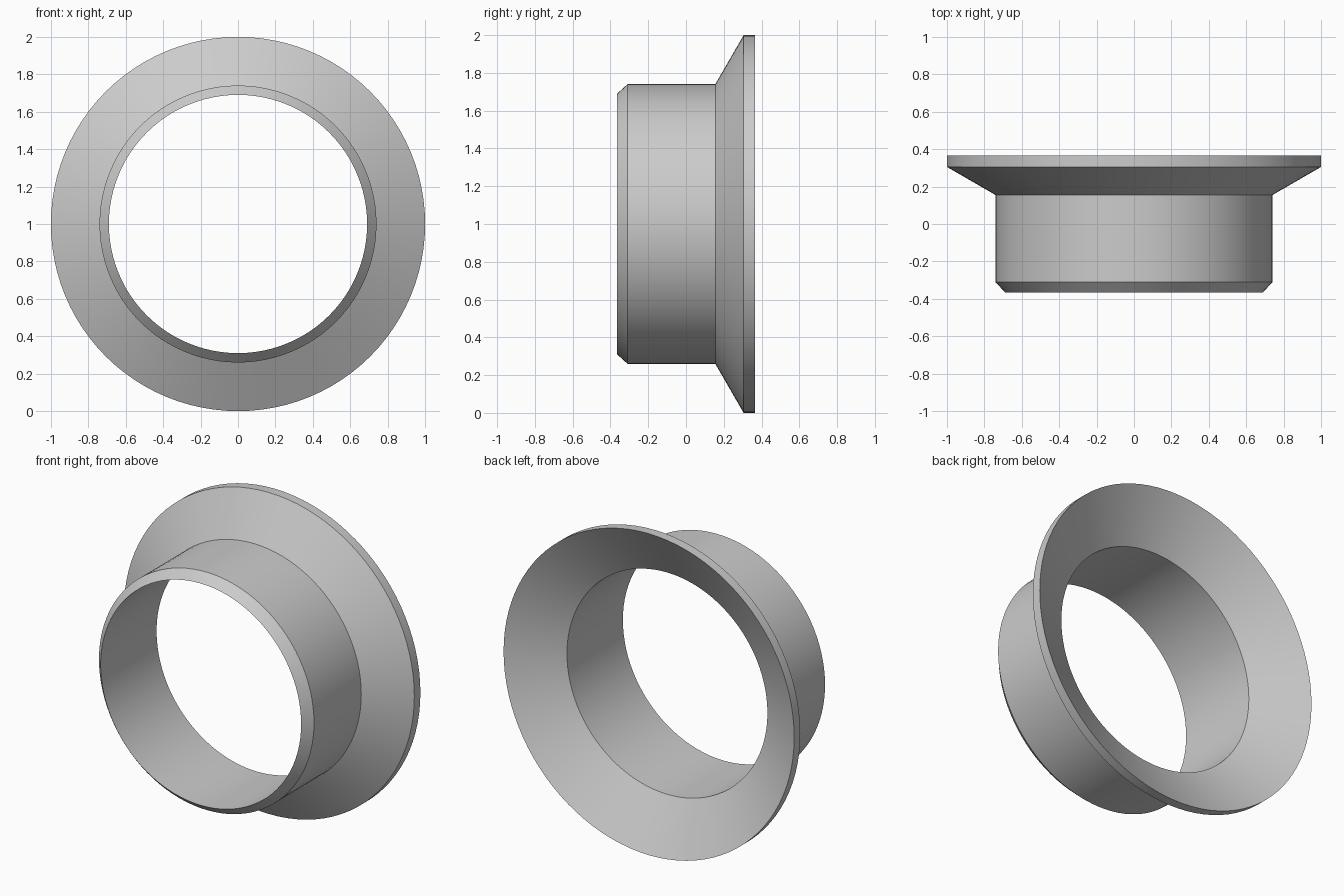
import bpy
import bmesh
import math

default = bpy.data.objects.get("Cube")
if default:
    bpy.data.objects.remove(default, do_unlink=True)

# Plain grey material
grey = bpy.data.materials.new("plain grey")
grey.use_nodes = True
colour = (0.6, 0.6, 0.6, 1)
grey.diffuse_color = colour
grey.node_tree.nodes["Principled BSDF"].inputs["Base Color"].default_value = colour

# Wall section as (radius, y): bevelled collar, flared flange, inner bore
section = [(0.69, -0.365), (0.74, -0.31), (0.74, 0.155),
           (1.0, 0.305), (1.0, 0.365), (0.69, 0.185)]

# Revolve the closed section around the y axis
bm = bmesh.new()
verts = [bm.verts.new((r, y, 0)) for r, y in section]
edges = [bm.edges.new((v, verts[i - 1])) for i, v in enumerate(verts)]
bmesh.ops.spin(bm, geom=verts + edges, cent=(0, 0, 0), axis=(0, 1, 0),
               angle=math.tau, steps=96, use_merge=True)
bmesh.ops.remove_doubles(bm, verts=bm.verts, dist=0.0001)
bmesh.ops.recalc_face_normals(bm, faces=bm.faces)
mesh = bpy.data.meshes.new("flanged_collar")
bm.to_mesh(mesh)
bm.free()
mesh.materials.append(grey)

# Stand the ring on the ground with crisp rims and smooth walls
collar = bpy.data.objects.new("flanged_collar", mesh)
collar.location.z = 1
bpy.context.collection.objects.link(collar)
bpy.ops.object.select_all(action="DESELECT")
collar.select_set(True)
bpy.context.view_layer.objects.active = collar
bpy.ops.object.shade_smooth_by_angle(angle=math.radians(20))
